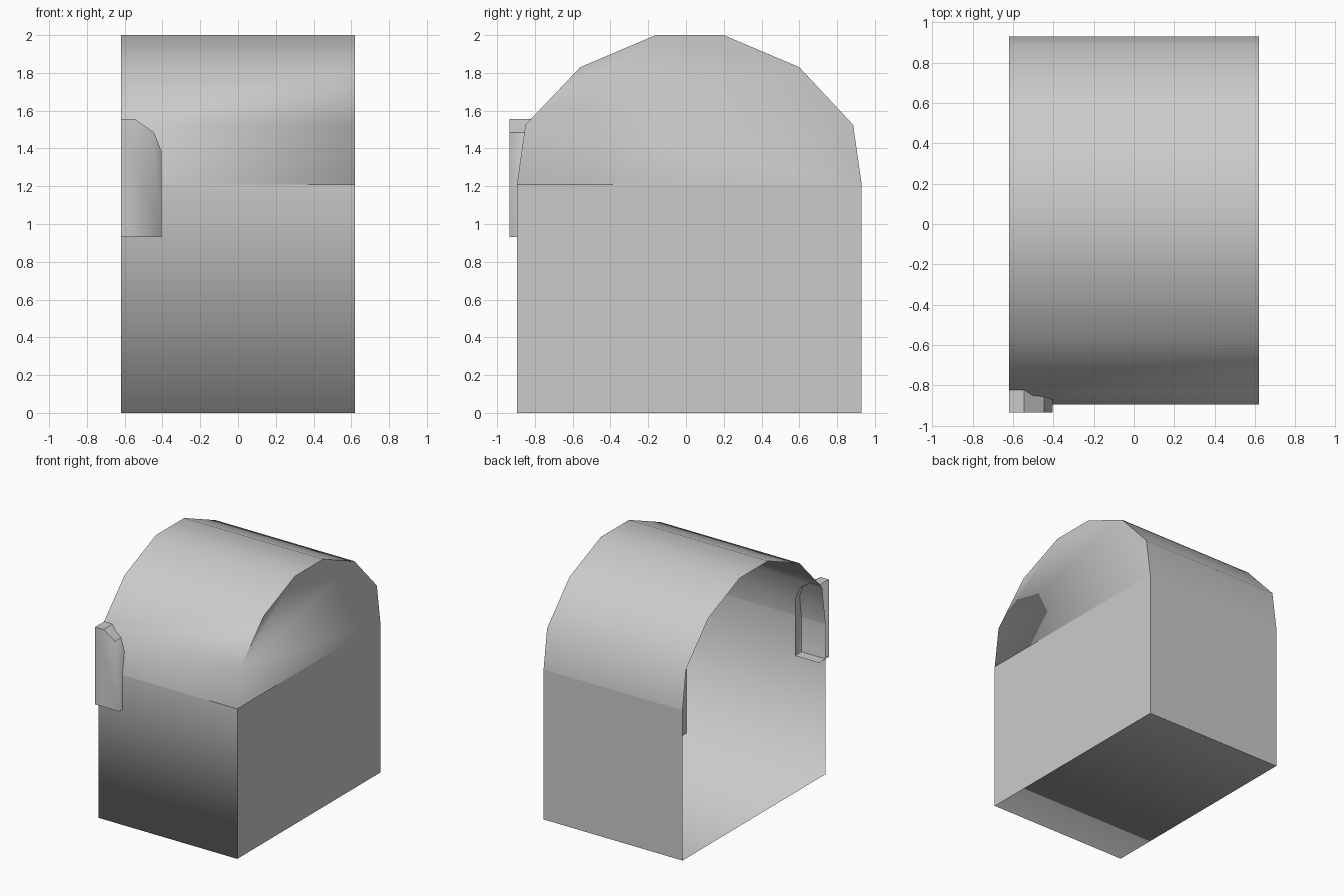
import bpy, bmesh
from mathutils import Vector

if "Cube" in bpy.data.objects:
    bpy.data.objects.remove(bpy.data.objects["Cube"])

grey = bpy.data.materials.new("plain_grey")
grey.use_nodes = True
grey.diffuse_color = (0.6, 0.6, 0.6, 1)
grey.node_tree.nodes["Principled BSDF"].inputs["Base Color"].default_value = (0.6, 0.6, 0.6, 1)


def open_prism(name, outline, place, near, far, is_soft):
    """Single-sided shell: a cap at near, with strips swept to far along an open outline."""
    bm = bmesh.new()
    cap = [bm.verts.new(place(p, near)) for p in outline]
    rim = [bm.verts.new(place(p, far)) for p in outline]
    end = bm.faces.new(cap)
    for i in range(len(outline) - 1):
        bm.faces.new((cap[i + 1], cap[i], rim[i], rim[i + 1]))
    # Make the cap, and with it the strips, face outward
    bm.normal_update()
    if end.normal.dot(cap[0].co - rim[0].co) < 0:
        bmesh.ops.reverse_faces(bm, faces=bm.faces[:])
    for f in bm.faces:
        f.smooth = True
    for e in bm.edges:
        e.smooth = is_soft((e.verts[0].co + e.verts[1].co) / 2)
    mesh = bpy.data.meshes.new(name)
    bm.to_mesh(mesh)
    bm.free()
    mesh.materials.append(grey)
    obj = bpy.data.objects.new(name, mesh)
    bpy.context.collection.objects.link(obj)
    return obj


def along_x(p, x):
    return Vector((x, p[0], p[1]))


def along_y(p, y):
    return Vector((p[0], y, p[1]))


HALF, SEAM, FRONT, BACK = 0.62, 1.21, -0.895, 0.93

# Box: front, floor, back and one end, open above and at the cut side
open_prism("chest_base", [(FRONT, SEAM), (FRONT, 0), (BACK, 0), (BACK, SEAM)],
           along_x, HALF, -HALF,
           lambda m: abs(m.x) < 0.1 and m.y < -0.8 and m.z < 0.1)

# Arched lid, softened along the arch and at the low front corner
open_prism("chest_lid",
           [(FRONT, SEAM), (-0.85, 1.525), (-0.56, 1.83), (-0.16, 2.0),
            (0.2, 2.0), (0.6, 1.83), (0.885, 1.525), (BACK, SEAM)],
           along_x, HALF, -HALF,
           lambda m: abs(m.x) < 0.1 or (m.y < -0.86 and m.z > SEAM + 0.1))

# Half latch plate, hollow behind and open at the cut side
open_prism("latch",
           [(-HALF, 0.93), (-0.405, 0.93), (-0.405, 1.385), (-0.445, 1.485),
            (-0.545, 1.555), (-HALF, 1.555)],
           along_y, -0.935, -0.81,
           lambda m: m.x > -0.44 and m.z > 1.1)
